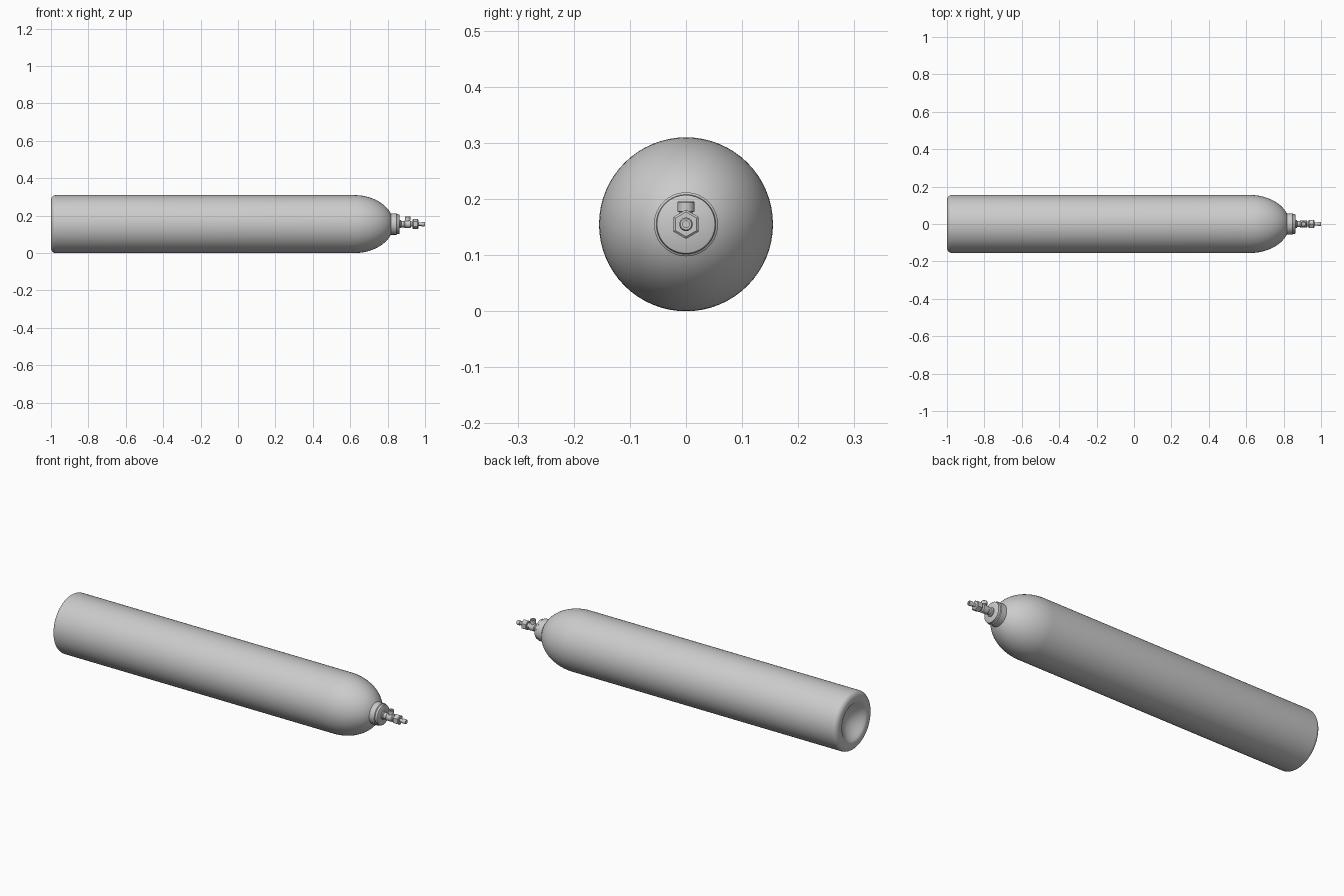
import bpy, math
from mathutils import Matrix, Vector

if "Cube" in bpy.data.objects:
    bpy.data.objects.remove(bpy.data.objects["Cube"])

R = 0.155          # tank radius, also the height of its axis
AXIS = Vector((0, 0, R))


def lathe(name, profile, sides=64, origin=AXIS, upright=False, phase=0.0, angle=35):
    """Spin (distance along axis, radius) points round the x axis, or z if upright."""
    verts, faces, rings = [], [], []
    for d, r in profile:
        ring = []
        for i in range(1 if r == 0 else sides):
            a = phase + 2 * math.pi * i / sides
            c, s = r * math.cos(a), r * math.sin(a)
            ring.append(len(verts))
            verts.append(origin + (Vector((c, s, d)) if upright else Vector((d, c, s))))
        rings.append(ring)
    for a, b in zip(rings, rings[1:]):
        for i in range(sides):
            j = (i + 1) % sides
            if len(a) == 1:
                faces.append((a[0], b[j], b[i]))
            elif len(b) == 1:
                faces.append((a[i], a[j], b[0]))
            else:
                faces.append((a[i], a[j], b[j], b[i]))
    mesh = bpy.data.meshes.new(name)
    mesh.from_pydata(verts, [], faces)
    mesh.update()
    obj = bpy.data.objects.new(name, mesh)
    bpy.context.collection.objects.link(obj)
    bpy.ops.object.select_all(action='DESELECT')
    obj.select_set(True)
    bpy.context.view_layer.objects.active = obj
    bpy.ops.object.mode_set(mode='EDIT')
    bpy.ops.mesh.select_all(action='SELECT')
    bpy.ops.mesh.normals_make_consistent(inside=False)
    bpy.ops.object.mode_set(mode='OBJECT')
    bpy.ops.object.shade_smooth_by_angle(angle=math.radians(angle))
    return obj


def arc(cx, cr, ax, ar, start, end, steps):
    """Points on an elliptical arc, angles in degrees."""
    pts = []
    for i in range(steps + 1):
        t = math.radians(start + (end - start) * i / steps)
        pts.append((cx + ax * math.cos(t), cr + ar * math.sin(t)))
    return pts


# Tank: dished base, rounded rim, straight wall, domed shoulder and neck
dish = [(-0.945 - 0.05 * (i / 8) ** 2, 0.1 * i / 8) for i in range(9)]
rim = arc(-0.975, R - 0.03, 0.025, 0.03, 180, 90, 8)
dome = arc(0.62, 0, 0.212, R, 90, 20, 18)
lathe("tank", dish + [(-0.999, 0.107)] + rim + dome + [(0.83, 0.048), (0.83, 0)])

# Neck ring with softened edges
lathe("neck_ring", [(0.805, 0), (0.805, 0.052), (0.815, 0.052), (0.818, 0.057), (0.848, 0.057),
                    (0.851, 0.053), (0.862, 0.052), (0.864, 0.049), (0.864, 0)])

# Valve body running out of the neck
lathe("valve_body", [(0.86, 0), (0.86, 0.022), (0.87, 0.022), (0.873, 0.017), (0.888, 0.017),
                     (0.892, 0.02), (0.922, 0.02), (0.926, 0.014), (0.94, 0.014), (0.94, 0)], 32)

# Side outlet pointing up
lathe("valve_outlet", [(0, 0), (0, 0.012), (0.022, 0.012), (0.023, 0.015), (0.039, 0.015),
                       (0.041, 0.013), (0.041, 0.008), (0.03, 0.008), (0.03, 0)],
      32, AXIS + Vector((0.907, 0, 0)), upright=True)

# Hexagonal packing nut
lathe("valve_nut", [(0.934, 0), (0.934, 0.023), (0.937, 0.026), (0.961, 0.026),
                    (0.964, 0.022), (0.964, 0)], 6, phase=math.pi / 2, angle=20)

# Hollow spindle tip
lathe("valve_spindle", [(0.96, 0), (0.96, 0.009), (0.98, 0.009), (0.982, 0.012), (0.997, 0.012),
                        (1.0, 0.010), (1.0, 0.006), (0.988, 0.006), (0.988, 0)], 24)
